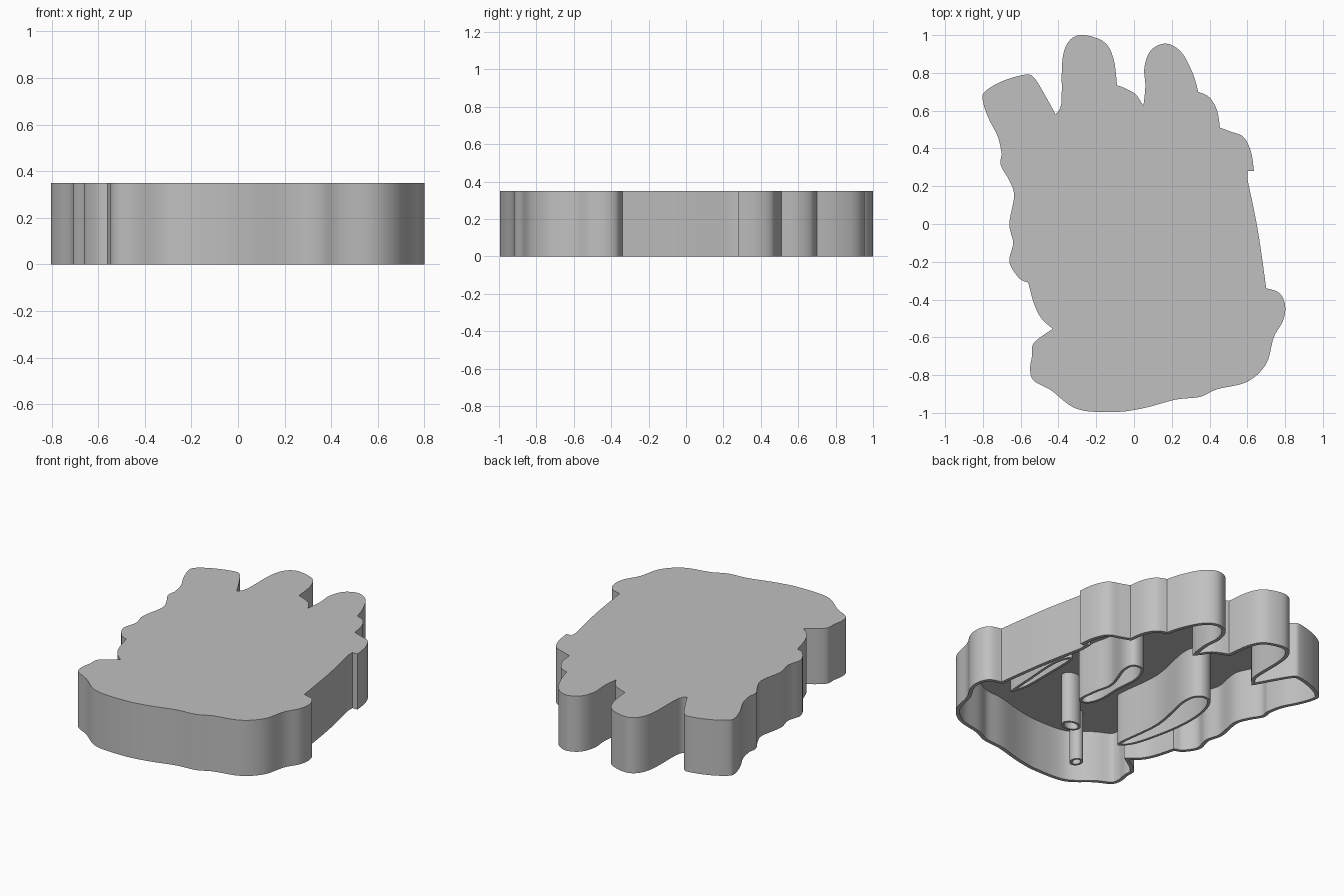
import bpy, bmesh, math
from mathutils import Vector

HEIGHT = .35
PLATE = .03

cube = bpy.data.objects.get("Cube")
if cube:
    bpy.data.objects.remove(cube, do_unlink=True)

grey = bpy.data.materials.new("plain grey")
grey.use_nodes = True
grey.diffuse_color = (.53, .53, .53, 1)
grey.node_tree.nodes["Principled BSDF"].inputs["Base Color"].default_value = grey.diffuse_color


def catmull(a, b, c, d, t):
    """Point between b and c on a smooth curve."""
    return .5 * (2 * b + (c - a) * t + (2 * a - 5 * b + 4 * c - d) * t * t
                 + (3 * b - a - 3 * c + d) * t ** 3)


def smooth_run(points, closed=False, steps=6):
    """Sample a smooth curve; an open run leaves out its last point."""
    pts = [Vector(p) for p in points]
    n = len(pts)
    result = []
    for i in range(n if closed else n - 1):
        if closed:
            a, b, c, d = (pts[(i + k) % n] for k in (-1, 0, 1, 2))
        else:
            a, b, c, d = (pts[min(max(i + k, 0), n - 1)] for k in (-1, 0, 1, 2))
        result += [catmull(a, b, c, d, s / steps) for s in range(steps)]
    return result


def inset(loop, distance):
    """Offset a counterclockwise loop inwards with limited mitres."""
    result = []
    for i, p in enumerate(loop):
        d1 = (p - loop[i - 1]).normalized()
        d2 = (loop[(i + 1) % len(loop)] - p).normalized()
        n1, n2 = Vector((-d1.y, d1.x)), Vector((-d2.y, d2.x))
        mid = (n1 + n2).normalized()
        result.append(p + mid * distance / max(mid.dot(n1), .6))
    return result


def hollow(name, loop, thickness, inner_top, outer_top, capped):
    """Thin wall standing on the ground, optionally closed by a top plate."""
    bm = bmesh.new()
    inner = inset(loop, thickness)
    rings = [[bm.verts.new((p.x, p.y, z)) for p in path] for path, z in
             ((loop, outer_top), (loop, 0), (inner, 0), (inner, inner_top))]
    n = len(loop)
    for lower, upper in zip(rings, rings[1:]):
        for i in range(n):
            j = (i + 1) % n
            bm.faces.new((lower[i], upper[i], upper[j], lower[j]))
    if capped:
        bm.faces.new(rings[0])
        bm.faces.new(rings[-1][::-1])
    else:
        for i in range(n):
            j = (i + 1) % n
            bm.faces.new((rings[-1][i], rings[0][i], rings[0][j], rings[-1][j]))
    bmesh.ops.recalc_face_normals(bm, faces=bm.faces)
    mesh = bpy.data.meshes.new(name)
    bm.to_mesh(mesh)
    bm.free()
    mesh.materials.append(grey)
    obj = bpy.data.objects.new(name, mesh)
    bpy.context.collection.objects.link(obj)
    bpy.ops.object.select_all(action='DESELECT')
    obj.select_set(True)
    bpy.context.view_layer.objects.active = obj
    bpy.ops.object.shade_smooth_by_angle(angle=math.radians(30))
    return obj


# Outer contour, as smooth runs that meet at sharp corners
lower_lobe = [(.635, .28), (.62, .38), (.58, .46), (.51, .49), (.455, .51)]
upper_lobe = [(.455, .51), (.44, .6), (.4, .67), (.34, .7)]
right_finger = [(.34, .7), (.31, .8), (.25, .91), (.17, .955), (.09, .92),
                (.055, .83), (.06, .73), (.05, .625)]
web = [(.05, .625), (.01, .685), (-.04, .715), (-.09, .735)]
middle_finger = [(-.09, .735), (-.105, .86), (-.14, .945), (-.2, .985), (-.29, 1),
                 (-.35, .96), (-.38, .86), (-.385, .64), (-.415, .58)]
left_finger = [(-.415, .58), (-.47, .68), (-.53, .775), (-.58, .79), (-.7, .755),
               (-.79, .7), (-.8, .65), (-.77, .56), (-.72, .46), (-.7, .37)]
wavy_side = [(-.7, .37), (-.705, .31), (-.66, .23), (-.635, .15), (-.66, 0),
             (-.64, -.1), (-.66, -.2), (-.61, -.285), (-.56, -.31)]
side_notch = [(-.56, -.31), (-.53, -.42), (-.49, -.5), (-.43, -.555)]
base = [(-.43, -.555), (-.53, -.63), (-.54, -.7), (-.55, -.77), (-.53, -.83),
        (-.44, -.88), (-.3, -.98), (-.1, -.995), (.05, -.975), (.22, -.93),
        (.35, -.915), (.44, -.875), (.6, -.835), (.7, -.74), (.74, -.6),
        (.79, -.51), (.8, -.43), (.77, -.365), (.7, -.34)]
long_side = [(.7, -.34), (.655, -.03), (.6, .24)]
step = [(.6, .24), (.6, .28)]
ledge = [(.6, .28), (.635, .28)]

outline = []
for run in (lower_lobe, upper_lobe, right_finger, web, middle_finger, left_finger,
            wavy_side, side_notch, base, long_side):
    outline += smooth_run(run)
for run in (step, ledge):
    outline += smooth_run(run, steps=1)

hollow("body_shell", outline, .022, HEIGHT - PLATE, HEIGHT, True)

# Hollow ribs hanging under the top plate
ribs = {
    "left_rib": [(-.26, -.45), (-.288, -.14), (-.235, .15), (-.265, .26), (-.35, .26),
                 (-.405, .14), (-.415, -.03), (-.385, -.23), (-.33, -.41)],
    "right_rib": [(.233, -.21), (.225, -.08), (.205, .04), (.26, .21), (.245, .29),
                  (.17, .288), (.122, .18), (.13, .03), (.13, -.13), (.17, -.22)],
    "side_rib": [(.59, -.39), (.605, -.2), (.615, 0), (.59, .11), (.55, .1),
                 (.545, -.1), (.55, -.3)],
}
for name, points in ribs.items():
    hollow(name, smooth_run(points, closed=True), .016, HEIGHT - PLATE, HEIGHT - PLATE, False)

# Small oval tubes
for name, x, y, rx, ry in (("large_tube", .075, -.47, .06, .047),
                           ("small_tube", -.213, -.766, .037, .042)):
    oval = [Vector((x + rx * math.cos(a), y + ry * math.sin(a)))
            for a in (math.tau * i / 32 for i in range(32))]
    hollow(name, oval, .014, HEIGHT - PLATE, HEIGHT - PLATE, False)
